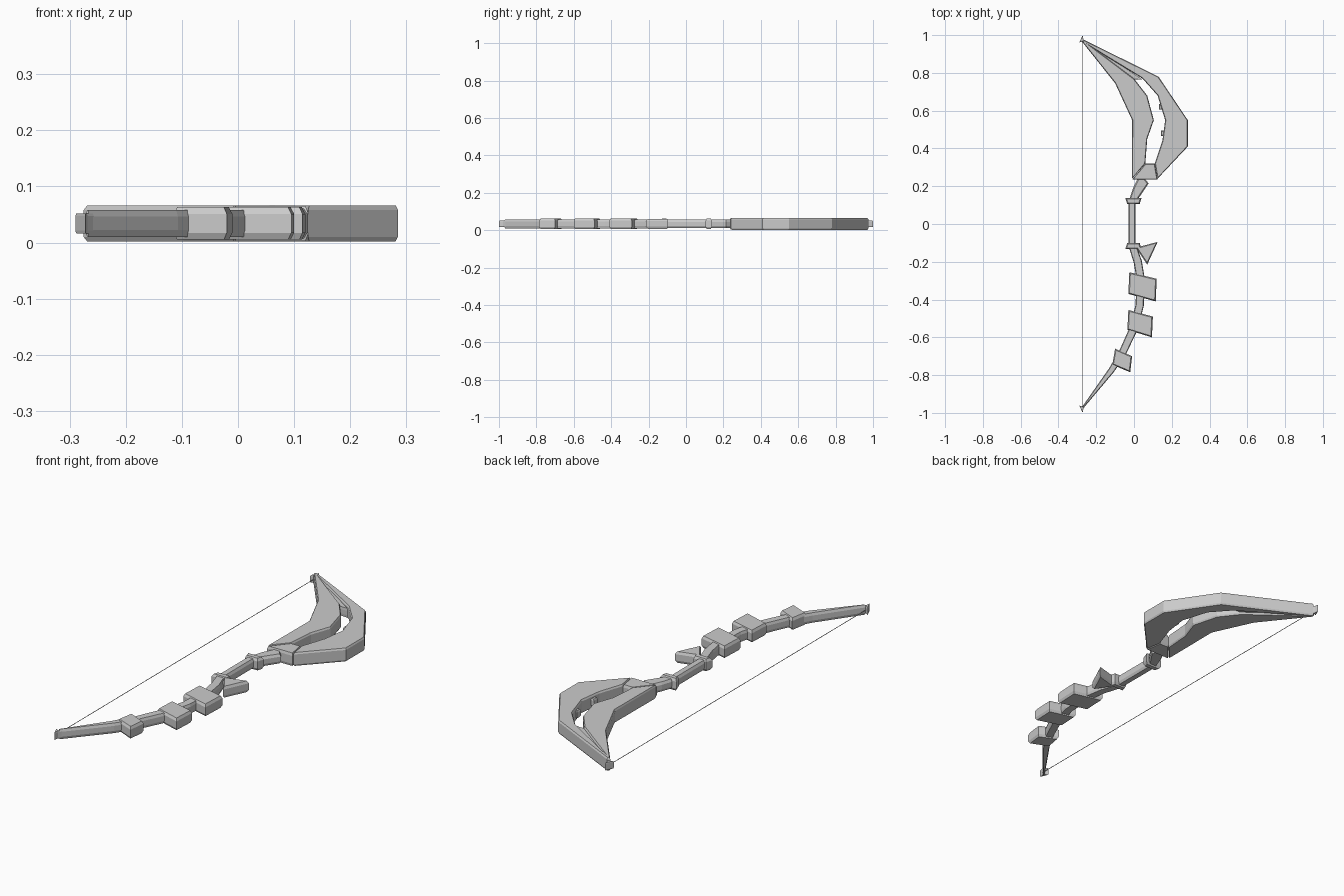
import bpy, bmesh
from mathutils import Vector

cube = bpy.data.objects.get("Cube")
if cube:
    bpy.data.objects.remove(cube, do_unlink=True)

grey = bpy.data.materials.new("plain grey")
grey.use_nodes = True
grey.diffuse_color = (0.6, 0.6, 0.6, 1)
grey.node_tree.nodes["Principled BSDF"].inputs["Base Color"].default_value = (0.6, 0.6, 0.6, 1)

MID = 0.034  # height of the bow's central plane


def inset(points, amount):
    """Shift a counter-clockwise outline inward, with limited mitres."""
    result = []
    for i, p in enumerate(points):
        a = (p - points[i - 1]).normalized()
        b = (points[(i + 1) % len(points)] - p).normalized()
        na, nb = Vector((-a.y, a.x)), Vector((-b.y, b.x))
        mitre = (na + nb) / max(1 + na.dot(nb), 0.5)
        result.append(p + mitre * amount)
    return result


def plate(name, outline, half, chamfer=0.006, drop=0.012):
    """Flat prism with chamfered top and bottom rims."""
    pts = [Vector(p) for p in outline]
    area = sum(pts[i - 1].cross(p) for i, p in enumerate(pts))
    if area < 0:
        pts.reverse()
    small = inset(pts, chamfer)
    bm = bmesh.new()
    levels = [(small, -half), (pts, drop - half), (pts, half - drop), (small, half)]
    rings = [[bm.verts.new((p.x, p.y, MID + z)) for p in ring] for ring, z in levels]
    bm.faces.new(rings[0][::-1])
    bm.faces.new(rings[-1])
    for low, high in zip(rings, rings[1:]):
        for i in range(len(pts)):
            bm.faces.new((low[i - 1], low[i], high[i], high[i - 1]))
    bmesh.ops.recalc_face_normals(bm, faces=bm.faces)
    mesh = bpy.data.meshes.new(name)
    bm.to_mesh(mesh)
    bm.free()
    mesh.materials.append(grey)
    obj = bpy.data.objects.new(name, mesh)
    bpy.context.collection.objects.link(obj)
    return obj


def ribbon(path):
    """Outline around a path of (x, y, half width)."""
    left, right = [], []
    for i, (x, y, w) in enumerate(path):
        a, b = path[max(i - 1, 0)], path[min(i + 1, len(path) - 1)]
        d = Vector((b[0] - a[0], b[1] - a[1])).normalized()
        side = Vector((-d.y, d.x)) * w
        left.append(Vector((x, y)) + side)
        right.append(Vector((x, y)) - side)
    return left + right[::-1]


# Large upper crescent and the inner blade beside it
plate("outer_crescent", [(-0.275, 0.965), (-0.265, 0.975), (0.13, 0.78), (0.285, 0.55),
      (0.285, 0.41), (0.125, 0.24), (0.11, 0.32), (0.15, 0.44), (0.165, 0.55),
      (0.125, 0.68), (0.045, 0.77)], 0.032, 0.004, 0.008)
plate("inner_blade", [(-0.265, 0.97), (-0.275, 0.965), (-0.1, 0.745), (-0.01, 0.55),
      (-0.01, 0.24), (0.06, 0.32), (0.07, 0.45), (0.105, 0.55), (0.07, 0.68),
      (0.0, 0.77)], 0.032, 0.004, 0.008)
plate("crescent_base", [(-0.01, 0.235), (0.125, 0.235), (0.11, 0.32), (0.06, 0.32)], 0.031, 0.004)
plate("tip_web", [(-0.27, 0.965), (0.0, 0.765), (0.045, 0.765), (-0.26, 0.97)], 0.022, 0.002)

# Small teeth inside the crescent opening
for i, (x, y) in enumerate([(0.14, 0.62), (0.15, 0.48)]):
    plate(f"inner_tooth_{i + 1}", [(x - 0.008, y - 0.014), (x + 0.03, y - 0.014),
          (x + 0.03, y + 0.014), (x - 0.008, y + 0.014)], 0.018, 0.003, 0.006)

# Grip, neck and lower limb
plate("grip", ribbon([(-0.01, -0.12, 0.019), (-0.01, 0.13, 0.019)]), 0.023)
plate("neck", [(-0.025, 0.13), (0.02, 0.13), (0.077, 0.215), (0.05, 0.25), (0.02, 0.24),
      (-0.005, 0.19)], 0.023)
plate("lower_limb", ribbon([(-0.01, -0.11, 0.02), (0.02, -0.2, 0.022), (0.035, -0.29, 0.022),
      (0.03, -0.43, 0.022), (0.0, -0.55, 0.022), (-0.06, -0.68, 0.02),
      (-0.12, -0.775, 0.016), (-0.27, -0.97, 0.005)]), 0.024, 0.004)

# Collars on both ends of the grip
for name, y, s in [("upper_collar", 0.105, 1), ("lower_collar", -0.1, -1)]:
    plate(name, [(-0.036, y), (0.03, y), (0.04, y + s * 0.033), (-0.046, y + s * 0.033)], 0.029)

# Spur and blocks along the lower limb
plate("spur", [(0.01, -0.125), (0.125, -0.095), (0.07, -0.215)], 0.027)
blocks = [
    [(-0.025, -0.255), (0.12, -0.29), (0.115, -0.41), (-0.03, -0.37)],
    [(-0.03, -0.455), (0.1, -0.49), (0.095, -0.6), (-0.035, -0.56)],
    [(-0.1, -0.66), (-0.01, -0.7), (-0.02, -0.785), (-0.115, -0.745)],
]
for i, outline in enumerate(blocks):
    plate(f"limb_block_{i + 1}", outline, 0.029)

# String nocks and the string between them
for name, s in [("upper_nock", 1), ("lower_nock", -1)]:
    plate(name, [(-0.272, s), (-0.29, s * 0.96), (-0.272, s * 0.968), (-0.257, s * 0.962),
          (-0.268, s * 0.978)], 0.018, 0.002, 0.005)
bpy.ops.mesh.primitive_cylinder_add(vertices=6, radius=0.0015, depth=1.94,
                                    location=(-0.275, 0, MID), rotation=(1.5708, 0, 0))
string = bpy.context.object
string.name = "bow_string"
string.data.materials.append(grey)
